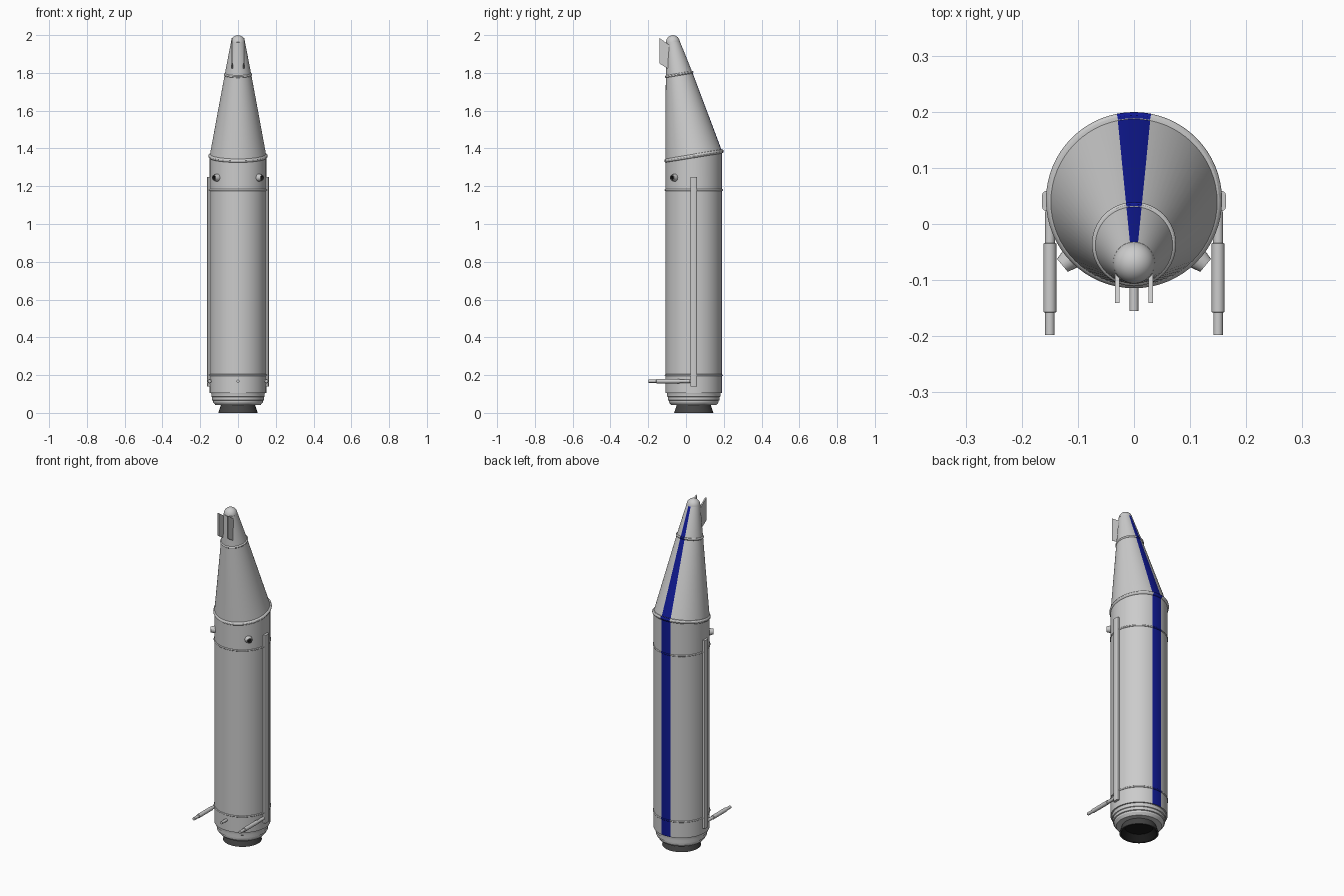
import bpy, bmesh, math
from mathutils import Vector

if "Cube" in bpy.data.objects:
    bpy.data.objects.remove(bpy.data.objects["Cube"])

N = 64          # sides of the round hull
YC = 0.041      # hull axis
TILT = 0.165    # slope of the nose joints


def material(name, rgb):
    m = bpy.data.materials.new(name)
    m.diffuse_color = (*rgb, 1)
    m.use_nodes = True
    m.node_tree.nodes["Principled BSDF"].inputs["Base Color"].default_value = m.diffuse_color
    return m


grey = material("hull_grey", (0.6, 0.6, 0.6))
blue = material("stripe_blue", (0.005, 0.01, 0.3))
dark = material("nozzle_dark", (0.06, 0.06, 0.06))
black = material("inside_black", (0.01, 0.01, 0.01))


def finish(name, bm, mats, angle=30):
    bmesh.ops.recalc_face_normals(bm, faces=bm.faces)
    me = bpy.data.meshes.new(name)
    bm.to_mesh(me)
    bm.free()
    for m in mats:
        me.materials.append(m)
    me.shade_smooth()
    me.set_sharp_from_angle(angle=math.radians(angle))
    ob = bpy.data.objects.new(name, me)
    bpy.context.collection.objects.link(ob)
    return ob


def loft(name, stations, stripe=True, mats=None, dark_from=None, caps=True):
    """Skin circles given as (centre y, centre z, radius, slope)."""
    bm = bmesh.new()
    rings = []
    for yc, zc, r, s in stations:
        ring = []
        for i in range(N):
            a = 2 * math.pi * i / N
            dy = r * math.sin(a)
            ring.append(bm.verts.new((r * math.cos(a), yc + dy, zc + s * dy)))
        rings.append(ring)
    for k, (lo, hi) in enumerate(zip(rings, rings[1:])):
        for i in range(N):
            j = (i + 1) % N
            f = bm.faces.new((lo[i], lo[j], hi[j], hi[i]))
            if stripe and N // 4 - 2 <= i < N // 4 + 2:
                f.material_index = 1
            if dark_from is not None and k >= dark_from:
                f.material_index = 1
    if caps:
        bm.faces.new(rings[0])
        f = bm.faces.new(rings[-1])
        if dark_from is not None:
            f.material_index = 1
    return finish(name, bm, mats or (grey, blue))


def band(name, yc, zc, r, slope, tube):
    """Rounded joint ring around the hull."""
    pts = []
    for i in range(7):
        a = math.pi * (i / 6 - 0.5)
        pts.append((yc, zc + tube * math.sin(a), r + tube * math.cos(a), slope))
    return loft(name, pts)


def turned(name, start, direction, profile, mats=None, dark_from=None, sides=20):
    """Small lathed part: profile of (distance, radius) along a direction."""
    bm = bmesh.new()
    q = Vector(direction).to_track_quat('Z', 'Y')
    rings = []
    for d, r in profile:
        rings.append([bm.verts.new(Vector(start) + q @ Vector((
            r * math.cos(2 * math.pi * i / sides), r * math.sin(2 * math.pi * i / sides), d)))
            for i in range(sides)])
    for k, (lo, hi) in enumerate(zip(rings, rings[1:])):
        for i in range(sides):
            j = (i + 1) % sides
            f = bm.faces.new((lo[i], lo[j], hi[j], hi[i]))
            f.material_index = int(dark_from is not None and k >= dark_from)
    bm.faces.new(rings[0])
    f = bm.faces.new(rings[-1])
    f.material_index = int(dark_from is not None)
    return finish(name, bm, mats or (grey,))


# Main cylinder with its sloping top
loft("hull", [(YC, 0.105, 0.15, 0), (YC, 1.18, 0.15, 0), (YC, 1.36, 0.15, TILT)])

# Oblique nose and rounded tip
nose = [(YC, 1.36, 0.15, TILT), (-0.037, 1.793, 0.07, TILT), (-0.069, 1.964, 0.037, 0.05)]
loft("nose", nose)
tip = []
for i in range(9):
    a = math.radians(10 * i + 5)
    tip.append((-0.069, 1.961 + 0.0385 * math.sin(a), 0.037 * math.cos(a), 0.0))
loft("nose_tip", tip, stripe=False)

# Joint rings
band("lower_band", YC, 0.2, 0.149, 0, 0.005)
band("upper_band", YC, 1.18, 0.149, 0, 0.005)
band("nose_base_band", 0.0425, 1.36, 0.146, TILT, 0.011)
band("nose_tip_band", -0.036, 1.792, 0.068, TILT, 0.007)

# Stepped tail
loft("tail_steps", [(YC, z, r, 0) for z, r in (
    (0.106, 0.143), (0.1, 0.141), (0.086, 0.141), (0.084, 0.137), (0.067, 0.137),
    (0.065, 0.132), (0.056, 0.131), (0.042, 0.12), (0.04, 0.08))], stripe=False)

# Hollow engine nozzle
loft("engine_nozzle", [(YC, z, r, 0) for z, r in (
    (0.045, 0.089), (0.0, 0.104), (0.0, 0.095), (0.038, 0.076))],
    stripe=False, mats=(dark, black), dark_from=2)

for side, s in (("right", 1), ("left", -1)):
    # Long cable duct along the flank
    bm = bmesh.new()
    bmesh.ops.create_cube(bm, size=1)
    for v in bm.verts:
        v.co = Vector((s * 0.1505 + v.co.x * 0.027, YC + v.co.y * 0.036, 0.695 + v.co.z * 1.11))
    edges = [e for e in bm.edges if abs(e.verts[0].co.z - e.verts[1].co.z) > 1]
    bmesh.ops.bevel(bm, geom=edges, offset=0.008, segments=3, affect='EDGES', profile=0.5)
    finish(side + "_cable_duct", bm, (grey,))

    # Stepped rod pointing forward
    turned(side + "_rod", (s * 0.15, 0.022, 0.168), (0, -1, 0),
           [(0, 0.009), (0.056, 0.009), (0.057, 0.0115), (0.179, 0.0115), (0.18, 0.0085), (0.22, 0.0085)])

    # Small thruster with a dark bore
    turned(side + "_thruster", (s * 0.093, -0.045, 1.245), (s * 0.77, -0.64, 0),
           [(0, 0.021), (0.022, 0.021), (0.045, 0.015), (0.045, 0.011), (0.03, 0.009)],
           (grey, black), dark_from=3)

    # Fin on the front of the nose
    bm = bmesh.new()
    outline = [(-0.141, 1.985), (-0.085, 1.945), (-0.085, 1.815), (-0.141, 1.85)]
    f = bm.faces.new([bm.verts.new((s * 0.03 - 0.004, y, z)) for y, z in outline])
    ext = bmesh.ops.extrude_face_region(bm, geom=[f])["geom"]
    bmesh.ops.translate(bm, vec=(0.008, 0, 0), verts=[g for g in ext if isinstance(g, bmesh.types.BMVert)])
    finish(side + "_nose_fin", bm, (grey,))

# Short centre rod
turned("centre_rod", (0, -0.1, 0.168), (0, -1, 0), [(0, 0.008), (0.055, 0.008)])
